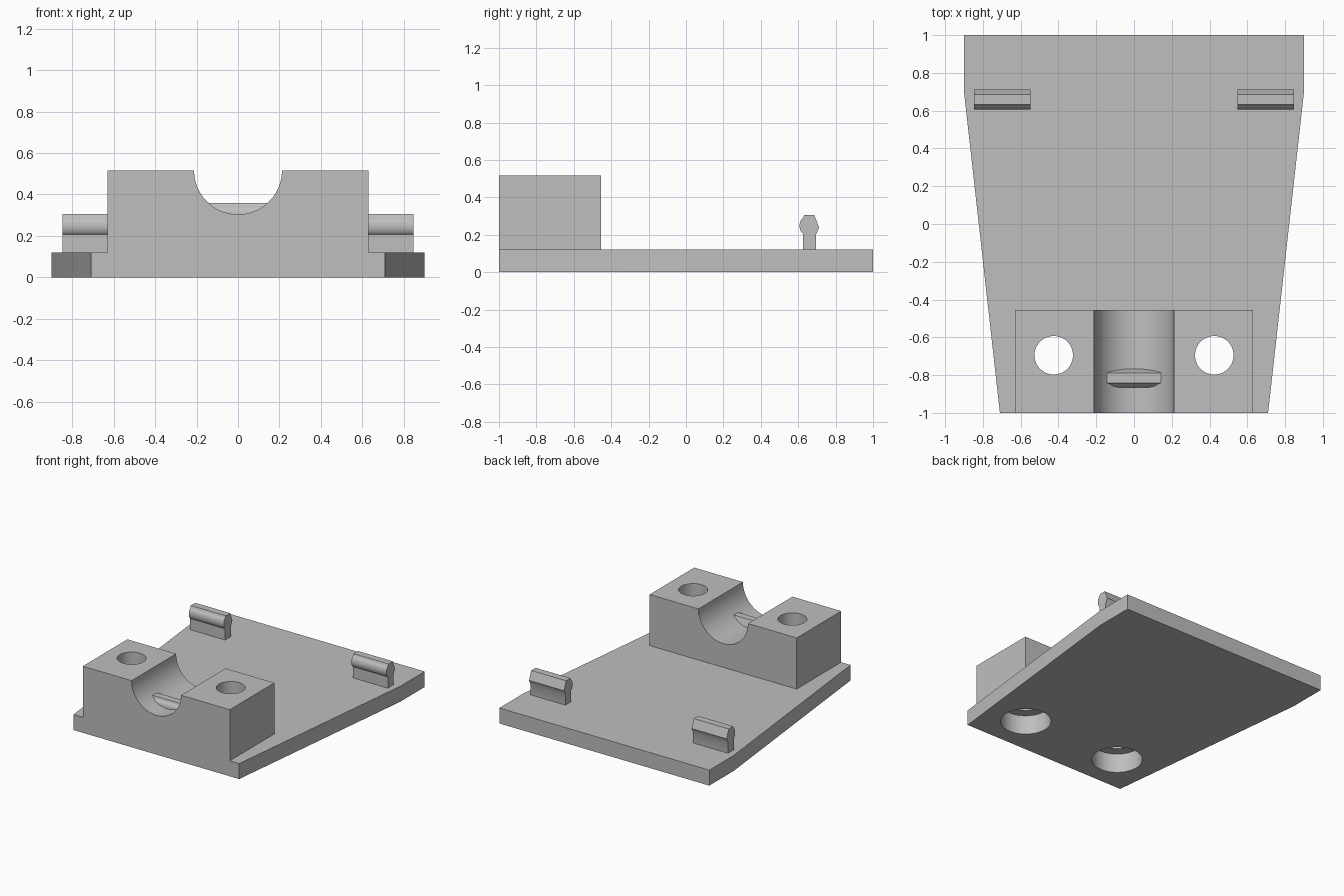
import bpy, bmesh, math
from mathutils import Vector

cube = bpy.data.objects.get("Cube")
if cube:
    bpy.data.objects.remove(cube, do_unlink=True)

GREY = (0.52, 0.52, 0.52, 1)
mat = bpy.data.materials.new("plain grey")
mat.use_nodes = True
mat.diffuse_color = GREY
mat.node_tree.nodes["Principled BSDF"].inputs["Base Color"].default_value = GREY


def prism(name, outline, offset):
    """Extrude a closed 3D outline along an offset vector."""
    bm = bmesh.new()
    face = bm.faces.new([bm.verts.new(p) for p in outline])
    ext = bmesh.ops.extrude_face_region(bm, geom=[face])
    verts = [v for v in ext["geom"] if isinstance(v, bmesh.types.BMVert)]
    bmesh.ops.translate(bm, vec=Vector(offset), verts=verts)
    bmesh.ops.recalc_face_normals(bm, faces=bm.faces)
    mesh = bpy.data.meshes.new(name)
    bm.to_mesh(mesh)
    bm.free()
    ob = bpy.data.objects.new(name, mesh)
    bpy.context.collection.objects.link(ob)
    mesh.materials.append(mat)
    return ob


def cylinder(x, y, radius, z0, z1):
    bpy.ops.mesh.primitive_cylinder_add(vertices=64, radius=radius, depth=z1 - z0,
                                        location=(x, y, (z0 + z1) / 2))
    return bpy.context.object


def activate(ob):
    bpy.ops.object.select_all(action="DESELECT")
    ob.select_set(True)
    bpy.context.view_layer.objects.active = ob


def combine(target, tool, operation):
    """Apply a boolean and discard the tool object."""
    mod = target.modifiers.new("cut", "BOOLEAN")
    mod.operation, mod.solver, mod.object = operation, "EXACT", tool
    activate(target)
    bpy.ops.object.modifier_apply(modifier=mod.name)
    bpy.data.objects.remove(tool, do_unlink=True)


# Tapered base plate
half = [(0.71, -1), (0.9, 0.7), (0.9, 1)]
outline = [(x, y, 0) for x, y in half] + [(-x, y, 0) for x, y in reversed(half)]
base = prism("base_plate_with_clamp_block", outline, (0, 0, 0.12))

# Clamp block at the front, with a half-round cradle along its top
R, TOP = 0.212, 0.516
arc = [math.pi * i / 40 for i in range(41)]
profile = [(-0.63, -1, 0.05), (-0.63, -1, TOP)]
profile += [(-R * math.cos(a), -1, TOP - R * math.sin(a)) for a in arc]
profile += [(0.63, -1, TOP), (0.63, -1, 0.05)]
combine(base, prism("clamp_block", profile, (0, 0.545, 0)), "UNION")

# Bolt holes, with wide counterbores from underneath
for side in (-1, 1):
    combine(base, cylinder(side * 0.425, -0.695, 0.102, 0.05, 0.7), "DIFFERENCE")
    combine(base, cylinder(side * 0.425, -0.695, 0.18, -0.1, 0.15), "DIFFERENCE")


# Snap clips: a stem with a bulging head, rounded at the front
def clip(name, x, y, z, width):
    bulge = [math.radians(-70 + 14 * i) for i in range(11)]
    front = [(-0.025 - 0.028 * math.cos(a), 0.248 + 0.044 * math.sin(a)) for a in bulge]
    side = [(-0.035, 0.1), (-0.035, 0.207)] + front
    side += [(-0.028, 0.305), (0.026, 0.305), (0.032, 0.29), (0.052, 0.238),
             (0.035, 0.2), (0.035, 0.1)]
    pts = [(x - width / 2, y + py, z + pz) for py, pz in side]
    return prism(name, pts, (width, 0, 0))


parts = [base,
         clip("left_clip", 0.697, 0.66, 0, 0.3),
         clip("right_clip", -0.697, 0.66, 0, 0.3),
         clip("cradle_clip", 0, -0.814, 0.055, 0.29)]

for ob in parts:
    activate(ob)
    bpy.ops.object.shade_smooth_by_angle(angle=math.radians(25))
